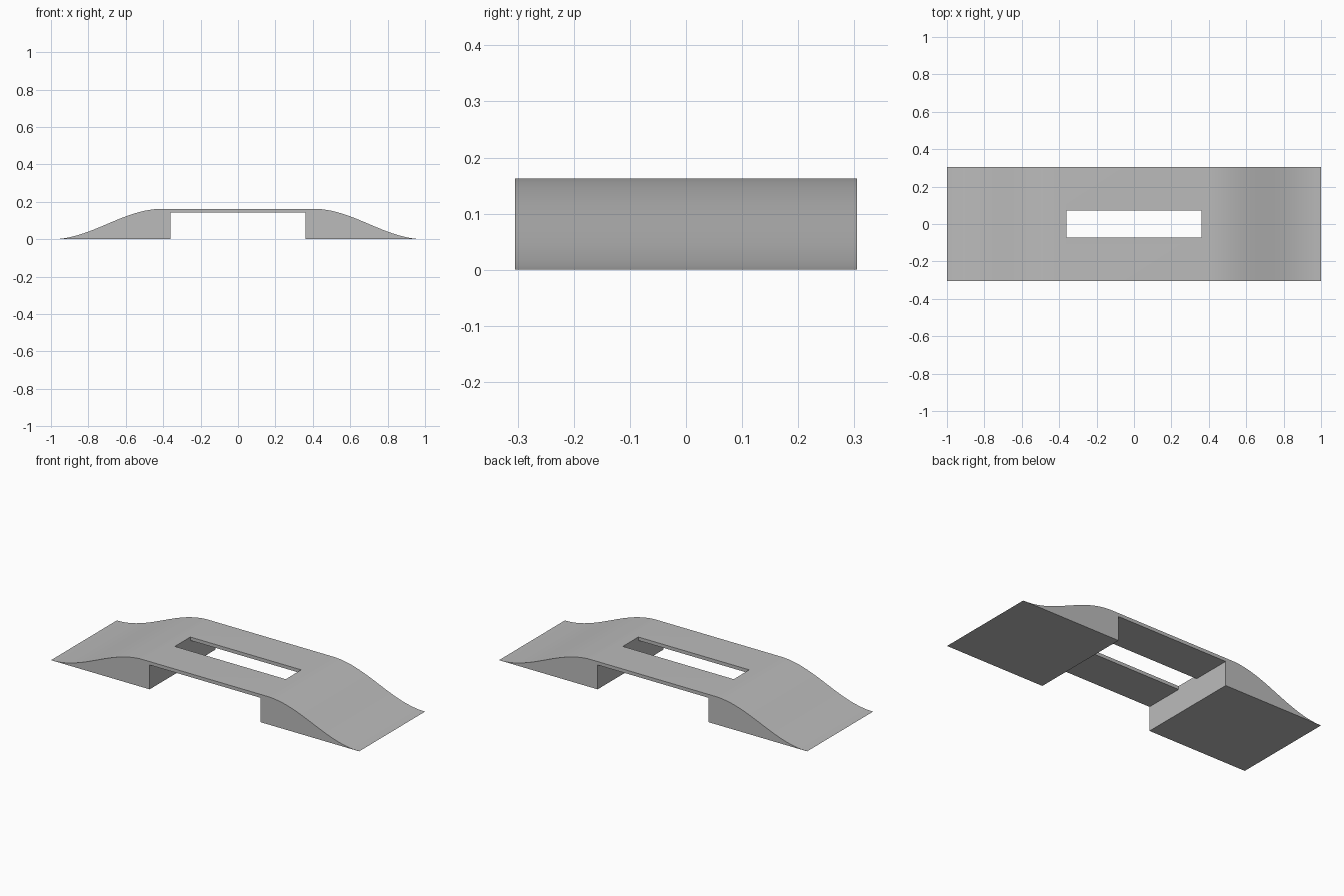
import bpy, bmesh, math

cube = bpy.data.objects.get("Cube")
if cube:
    bpy.data.objects.remove(cube, do_unlink=True)

HALF_LEN, HALF_WID, HEIGHT = 1.0, 0.305, 0.163
FLAT, GAP, UNDER, SLOT = 0.4, 0.36, 0.143, 0.072
STEPS = 24

grey = bpy.data.materials.new("plain grey")
grey.use_nodes = True
grey.diffuse_color = (0.5, 0.5, 0.5, 1)
grey.node_tree.nodes["Principled BSDF"].inputs["Base Color"].default_value = (0.5, 0.5, 0.5, 1)


def extrude_profile(name, points, half_width):
    """Extrude a closed x-z outline along y."""
    bm = bmesh.new()
    face = bm.faces.new([bm.verts.new((x, -half_width, z)) for x, z in points])
    result = bmesh.ops.extrude_face_region(bm, geom=[face])
    verts = [v for v in result["geom"] if isinstance(v, bmesh.types.BMVert)]
    bmesh.ops.translate(bm, verts=verts, vec=(0, 2 * half_width, 0))
    bmesh.ops.recalc_face_normals(bm, faces=bm.faces)
    mesh = bpy.data.meshes.new(name)
    bm.to_mesh(mesh)
    bm.free()
    mesh.materials.append(grey)
    obj = bpy.data.objects.new(name, mesh)
    bpy.context.collection.objects.link(obj)
    return obj


# Ramp outline: S-curved slope down to a feathered tip, then the foot and underside
half = []
for i in range(STEPS + 1):
    t = i / STEPS
    half.append((FLAT + (HALF_LEN - FLAT) * t, HEIGHT * (1 + math.cos(math.pi * t)) / 2))
half += [(GAP, 0), (GAP, UNDER)]
outline = half + [(-x, z) for x, z in reversed(half)]
bridge = extrude_profile("ramp_bridge", outline, HALF_WID)

# Long slot through the deck, flush with the inner walls of the ramps
slot = extrude_profile("slot_cutter", [(-GAP, 0.05), (GAP, 0.05), (GAP, 0.3), (-GAP, 0.3)], SLOT)
slot.hide_render = True
cut = bridge.modifiers.new("slot", "BOOLEAN")
cut.operation = "DIFFERENCE"
cut.solver = "EXACT"
cut.object = slot

bpy.ops.object.select_all(action="DESELECT")
bridge.select_set(True)
bpy.context.view_layer.objects.active = bridge
bpy.ops.object.modifier_apply(modifier=cut.name)
bpy.data.objects.remove(slot, do_unlink=True)
bpy.ops.object.shade_smooth_by_angle(angle=math.radians(30))
